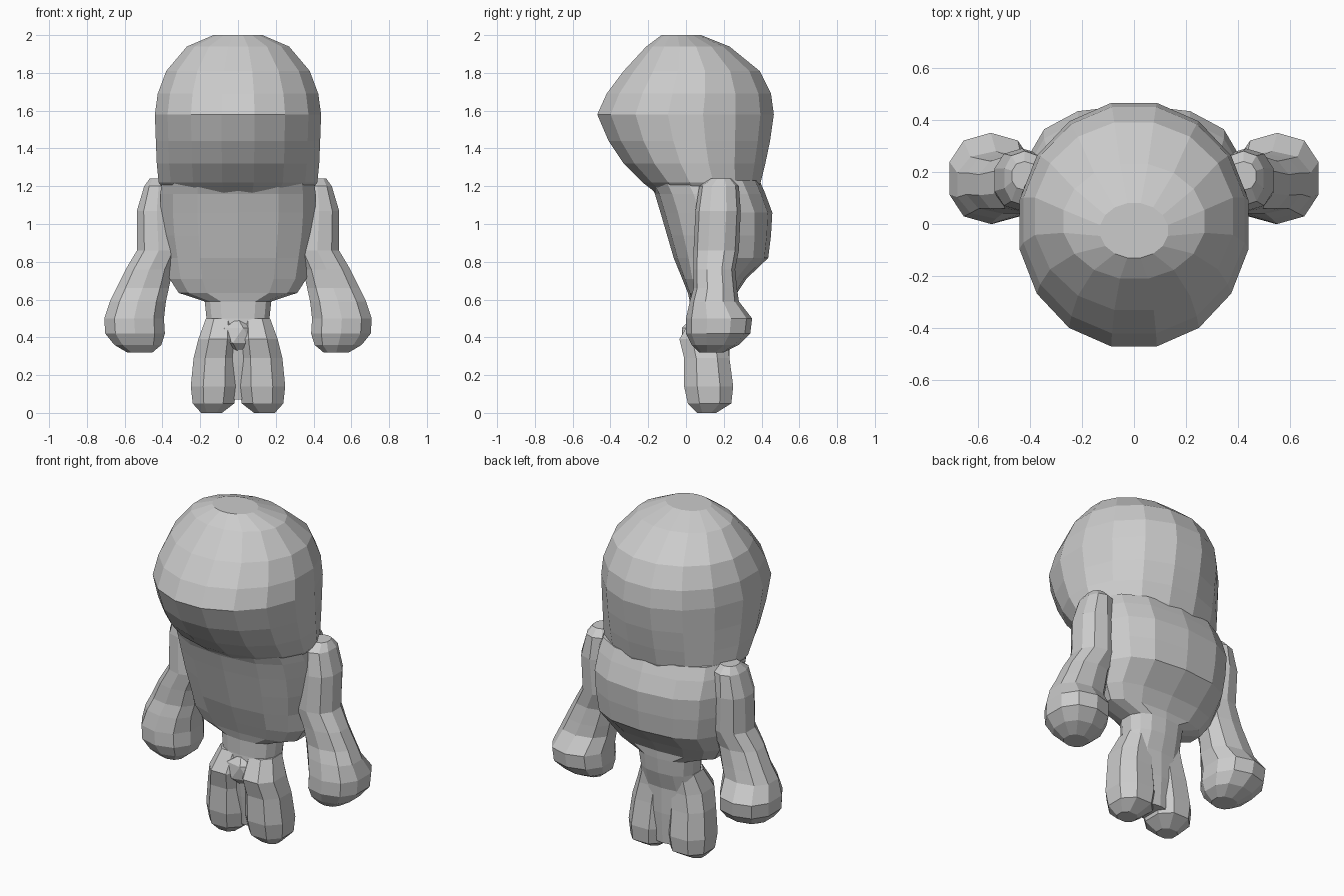
import bpy, bmesh, math
from mathutils import Matrix

if "Cube" in bpy.data.objects:
    bpy.data.objects.remove(bpy.data.objects["Cube"])

grey = bpy.data.materials.new("plain grey")
grey.use_nodes = True
grey.diffuse_color = (0.6, 0.6, 0.6, 1)
grey.node_tree.nodes["Principled BSDF"].inputs["Base Color"].default_value = (0.6, 0.6, 0.6, 1)


def finish(name, bm):
    bmesh.ops.recalc_face_normals(bm, faces=bm.faces)
    mesh = bpy.data.meshes.new(name)
    bm.to_mesh(mesh)
    bm.free()
    mesh.materials.append(grey)
    obj = bpy.data.objects.new(name, mesh)
    bpy.context.collection.objects.link(obj)
    return obj


def outline(sides, power):
    """Rounded unit cross-section with flat front and back edges."""
    points = []
    for i in range(sides):
        a = math.tau * (i + 0.5) / sides
        points.append([math.copysign(abs(f) ** (2 / power), f)
                       for f in (math.cos(a), math.sin(a))])
    top = max(max(map(abs, p)) for p in points)
    return [(x / top, y / top) for x, y in points]


def loft(name, rings, sides, power=2, side=1):
    """Skin horizontal rings given as (z, centre x, half width, front y, back y)."""
    bm = bmesh.new()
    shape = outline(sides, power)
    loops = []
    for z, cx, half, front, back in rings:
        cy, depth = (front + back) / 2, (back - front) / 2
        loops.append([bm.verts.new((side * (cx + half * x), cy + depth * y, z))
                      for x, y in shape])
    for low, high in zip(loops, loops[1:]):
        for i in range(sides):
            j = (i + 1) % sides
            bm.faces.new((low[i], low[j], high[j], high[i]))
    bm.faces.new(loops[0])
    bm.faces.new(loops[-1])
    return finish(name, bm)


# Big round head narrowing to the neck
loft("head", [
    (2.0, 0, .13, -.13, .08),
    (1.94, 0, .27, -.21, .23),
    (1.81, 0, .38, -.33, .39),
    (1.69, 0, .425, -.42, .45),
    (1.58, 0, .44, -.47, .465),
    (1.44, 0, .435, -.41, .445),
    (1.32, 0, .43, -.33, .42),
    (1.22, 0, .42, -.23, .395),
    (1.15, 0, .37, -.14, .37),
], 16)

# Torso tapering into the hips and the web between the legs
loft("torso", [
    (1.23, 0, .41, -.2, .39),
    (1.16, 0, .42, -.165, .42),
    (1.06, 0, .42, -.135, .457),
    (.94, 0, .41, -.1, .45),
    (.82, 0, .39, -.065, .435),
    (.71, 0, .37, -.02, .32),
    (.635, 0, .32, .01, .27),
    (.59, 0, .18, .02, .27),
    (.5, 0, .17, .02, .26),
    (.4, 0, .18, .01, .23),
    (.25, 0, .13, .03, .23),
    (.07, 0, .08, .06, .22),
], 14, 2.5)

for label, side in (("left", 1), ("right", -1)):
    # Hanging arm ending in a large rounded fist
    loft(label + "_arm", [
        (1.24, .42, .05, .13, .24),
        (1.2, .42, .08, .07, .28),
        (1.07, .43, .11, .05, .29),
        (.86, .42, .12, .04, .28),
        (.76, .47, .13, .04, .26),
        (.66, .505, .145, .04, .27),
        (.59, .53, .155, .02, .28),
        (.5, .55, .165, 0, .35),
        (.42, .545, .165, 0, .34),
        (.36, .53, .13, .03, .28),
        (.32, .52, .07, .07, .2),
    ], 10, 2.3, side)

    # Stubby leg with a rounded foot
    loft(label + "_leg", [
        (.5, .09, .08, .03, .22),
        (.39, .105, .105, -.035, .22),
        (.29, .12, .115, -.01, .23),
        (.14, .127, .123, -.01, .25),
        (.05, .13, .11, .01, .24),
        (0, .14, .055, .06, .16),
    ], 8, 2.3, side)

# Small faceted bulge at the front of the hips
bm = bmesh.new()
bmesh.ops.create_icosphere(bm, subdivisions=1, radius=1,
                           matrix=Matrix.Translation((0, .03, .41)) @ Matrix.Diagonal((.1, .06, .09, 1)))
finish("hip_bulge", bm)
